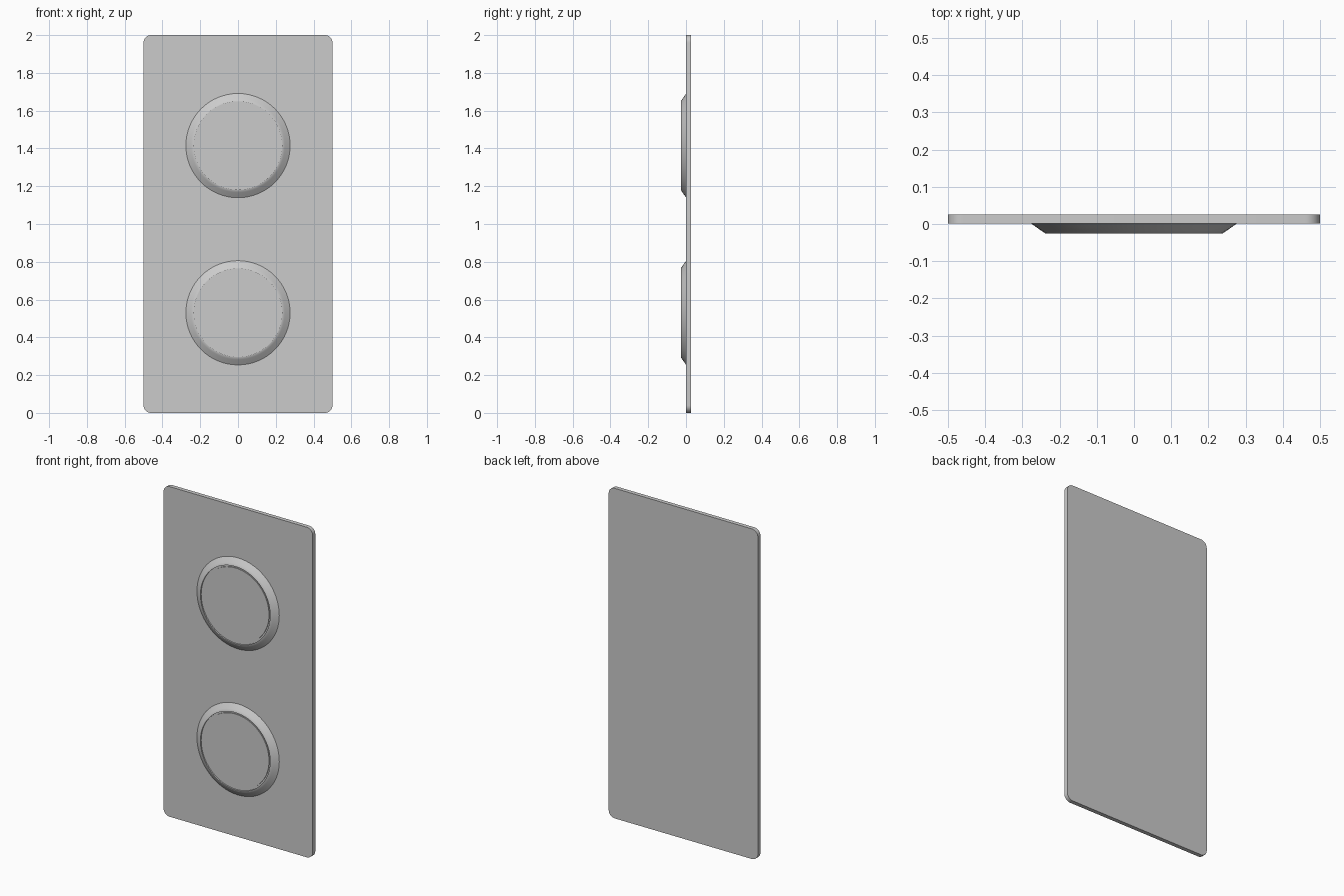
import bpy, bmesh, math

if "Cube" in bpy.data.objects:
    bpy.data.objects.remove(bpy.data.objects["Cube"])

PLATE_FRONT, PLATE_BACK = 0.001, 0.026


def add_object(name, bm):
    bmesh.ops.recalc_face_normals(bm, faces=bm.faces)
    mesh = bpy.data.meshes.new(name)
    bm.to_mesh(mesh)
    bm.free()
    obj = bpy.data.objects.new(name, mesh)
    bpy.context.collection.objects.link(obj)
    bpy.ops.object.select_all(action='DESELECT')
    obj.select_set(True)
    bpy.context.view_layer.objects.active = obj
    bpy.ops.object.shade_smooth_by_angle(angle=math.radians(30))
    return obj


def rounded_plate(name, width, height, radius, steps=8):
    bm = bmesh.new()
    outline = []
    for k, (sx, sz) in enumerate([(1, 1), (-1, 1), (-1, -1), (1, -1)]):
        cx = sx * (width / 2 - radius)
        cz = height / 2 + sz * (height / 2 - radius)
        for i in range(steps + 1):
            a = math.pi / 2 * (k + i / steps)
            outline.append(bm.verts.new((cx + radius * math.cos(a), PLATE_FRONT,
                                         cz + radius * math.sin(a))))
    face = bm.faces.new(outline)
    new = bmesh.ops.extrude_face_region(bm, geom=[face], use_keep_orig=True)["geom"]
    for v in new:
        if isinstance(v, bmesh.types.BMVert):
            v.co.y = PLATE_BACK
    return add_object(name, bm)


def turned(name, profile, z, sides=64):
    """Lathe a (radius, y) profile about the y axis; the last ring is capped."""
    bm = bmesh.new()
    rings = [[bm.verts.new((r * math.cos(2 * math.pi * i / sides), y,
                            z + r * math.sin(2 * math.pi * i / sides)))
              for i in range(sides)] for r, y in profile]
    for a, b in zip(rings, rings[1:]):
        for i in range(sides):
            j = (i + 1) % sides
            bm.faces.new((a[i], a[j], b[j], b[i]))
    bm.faces.new(rings[-1])
    bm.faces.new(rings[0])
    return add_object(name, bm)


# Wall plate with rounded corners
rounded_plate("plate", 1.0, 2.0, 0.04)

# Two raised round buttons: sloped bezel, narrow groove, flat centre
button_profile = [(0.276, PLATE_FRONT), (0.262, -0.009), (0.248, -0.019), (0.238, -0.0255),
                  (0.234, -0.026), (0.234, -0.018), (0.224, -0.018), (0.224, -0.023)]
for label, z in (("lower", 0.53), ("upper", 1.415)):
    turned(label + "_button", button_profile, z)
